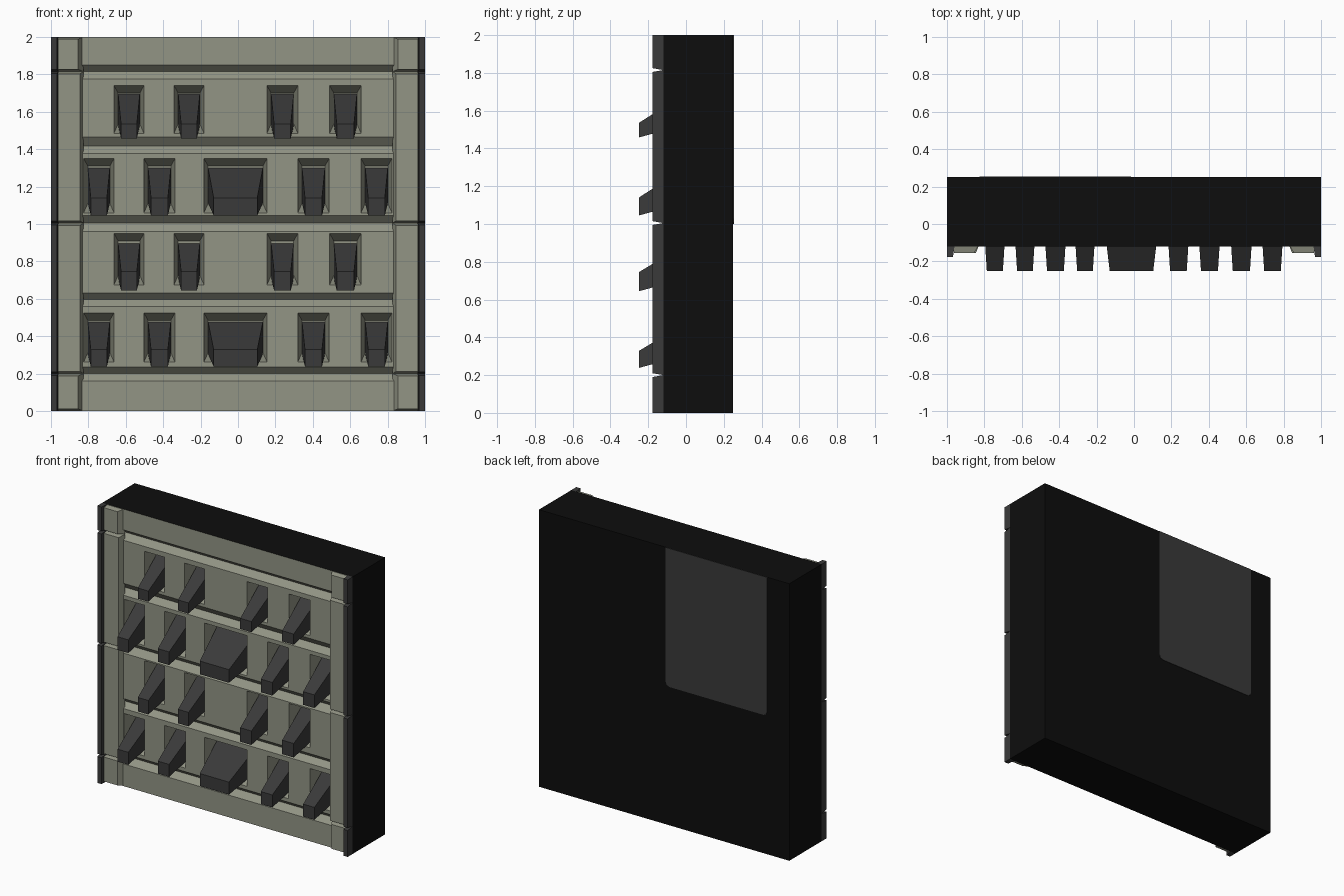
import bpy, bmesh

if "Cube" in bpy.data.objects:
    bpy.data.objects.remove(bpy.data.objects["Cube"])

def material(name, rgb):
    m = bpy.data.materials.new(name)
    m.diffuse_color = (*rgb, 1)
    m.use_nodes = True
    m.node_tree.nodes["Principled BSDF"].inputs["Base Color"].default_value = m.diffuse_color
    return m

OLIVE = material("olive_grey", (0.29, 0.30, 0.235))
DARK = material("dark_grey", (0.042, 0.042, 0.042))
BLACK = material("near_black", (0.004, 0.004, 0.004))

def finish(bm, name, mat, fix_normals=True):
    bmesh.ops.remove_doubles(bm, verts=bm.verts, dist=1e-5)
    if fix_normals:
        bmesh.ops.recalc_face_normals(bm, faces=bm.faces)
    me = bpy.data.meshes.new(name)
    bm.to_mesh(me)
    bm.free()
    ob = bpy.data.objects.new(name, me)
    bpy.context.collection.objects.link(ob)
    me.materials.append(mat)
    return ob

def rect(bm, r, y):
    x0, x1, z0, z1 = r
    return [bm.verts.new(p) for p in ((x0, y, z0), (x1, y, z0), (x1, y, z1), (x0, y, z1))]

def frustum(bm, near, y_near, far, y_far, near_cap=True, far_cap=True):
    """Tapered block between two upright rectangles (x0, x1, z0, z1)."""
    a, b = rect(bm, near, y_near), rect(bm, far, y_far)
    for i in range(4):
        j = (i + 1) % 4
        bm.faces.new((a[j], a[i], b[i], b[j]))
    if near_cap:
        bm.faces.new(a)
    if far_cap:
        bm.faces.new(b)

FACE_Y, GROOVE_Y, FLOOR_Y, TIP_Y = -0.12, -0.08, 0.0, -0.25

# Body: black box, open behind the front panel
bm = bmesh.new()
frustum(bm, (-1, 1, 0, 2), FACE_Y, (-1, 1, 0, 2), 0.25, near_cap=False)
finish(bm, "body", BLACK)

# Front panel layout
outer_cols = [(-0.663, -0.503), (-0.342, -0.182), (0.155, 0.32), (0.49, 0.658)]
inner_cols = [(-0.825, -0.663), (-0.503, -0.337), (-0.182, 0.155), (0.32, 0.487), (0.658, 0.823)]
# pocket bottom, pocket top, tip bottom, tip top, peg root top, columns
rows = [(0.262, 0.525, 0.238, 0.328, 0.477, inner_cols),
        (0.675, 0.95, 0.644, 0.745, 0.895, outer_cols),
        (1.06, 1.35, 1.045, 1.14, 1.30, inner_cols),
        (1.485, 1.74, 1.458, 1.535, 1.694, outer_cols)]
grooves = [(0.16, 0.20, 0.236), (0.56, 0.595, 0.632), (0.96, 1.005, 1.045),
           (1.378, 1.416, 1.464), (1.775, 1.815, 1.85)]

# Front panel: flat bands, V grooves and tapered pockets
bm = bmesh.new()

def quad(x0, x1, z0, y0, z1, y1):
    bm.faces.new([bm.verts.new(p) for p in
                  ((x0, y0, z0), (x1, y0, z0), (x1, y1, z1), (x0, y1, z1))])

def flat(x0, x1, z0, z1):
    quad(x0, x1, z0, FACE_Y, z1, FACE_Y)

flat(-1, 1, 0, grooves[0][0])
flat(-1, 1, grooves[-1][2], 2)
for lo, mid, hi in grooves:
    quad(-0.9, 0.9, lo, FACE_Y, mid, GROOVE_Y)
    quad(-0.9, 0.9, mid, GROOVE_Y, hi, FACE_Y)
for i, (z0, z1, _, _, _, cols) in enumerate(rows):
    flat(-1, 1, grooves[i][2], z0)
    flat(-1, 1, z1, grooves[i + 1][0])
    x = -1
    for x0, x1 in cols:
        if x0 > x:
            flat(x, x0, z0, z1)
        a = rect(bm, (x0, x1, z0, z1), FACE_Y)
        b = rect(bm, (x0 + 0.022, x1 - 0.022, z0 + 0.05, z1 - 0.04), FLOOR_Y)
        for k in range(4):
            m = (k + 1) % 4
            bm.faces.new((a[k], a[m], b[m], b[k]))
        bm.faces.new(b)
        x = x1
    flat(x, 1, z0, z1)
finish(bm, "front_panel", OLIVE, fix_normals=False)

# Pegs: sloping wedges growing out of the pockets
bm = bmesh.new()
for z0, z1, tip0, tip1, root, cols in rows:
    for x0, x1 in cols:
        a, b = x0 + 0.022, x1 - 0.022
        t = 0.03 if x1 - x0 > 0.25 else 0.016
        frustum(bm, (a + t, b - t, tip0, tip1), TIP_Y, (a, b, tip0 + 0.068, root), FLOOR_Y)
finish(bm, "pegs", DARK)

# Corner posts and edge strips, split at the joints and mirrored
joints = [0, 0.2, 1.005, 1.815, 2]
posts, strips = bmesh.new(), bmesh.new()

def span(s, a, b):
    return tuple(sorted((s * a, s * b)))

for s in (-1, 1):
    for z0, z1 in zip(joints, joints[1:]):
        corner = z0 == 0 or z1 == 2
        frustum(posts, (*span(s, 0.855 if corner else 0.845, 0.962), z0 + 0.012, z1 - 0.012), -0.155,
                (*span(s, 0.827, 0.966), z0, z1), -0.108)
        frustum(strips, (*span(s, 0.968, 1.0), z0 + (0.01 if z0 else 0), z1 - (0.01 if z1 < 2 else 0)), -0.177,
                (*span(s, 0.96, 1.0), z0, z1), FACE_Y)
finish(posts, "corner_posts", OLIVE)
finish(strips, "edge_strips", DARK)

# Back plate with rounded lower corners
bm = bmesh.new()
X0, X1, Z0, Z1, R = -0.825, -0.015, 1.0, 2.0, 0.03
outline = [(X0, Z1), (X0, Z0 + R), (X0 + 0.3 * R, Z0 + 0.3 * R), (X0 + R, Z0),
           (X1 - R, Z0), (X1 - 0.3 * R, Z0 + 0.3 * R), (X1, Z0 + R), (X1, Z1)]
f = bm.faces.new([bm.verts.new((x, 0.25, z)) for x, z in outline])
ext = bmesh.ops.extrude_face_region(bm, geom=[f])
bmesh.ops.translate(bm, vec=(0, 0.003, 0),
                    verts=[g for g in ext["geom"] if isinstance(g, bmesh.types.BMVert)])
finish(bm, "back_plate", DARK)
